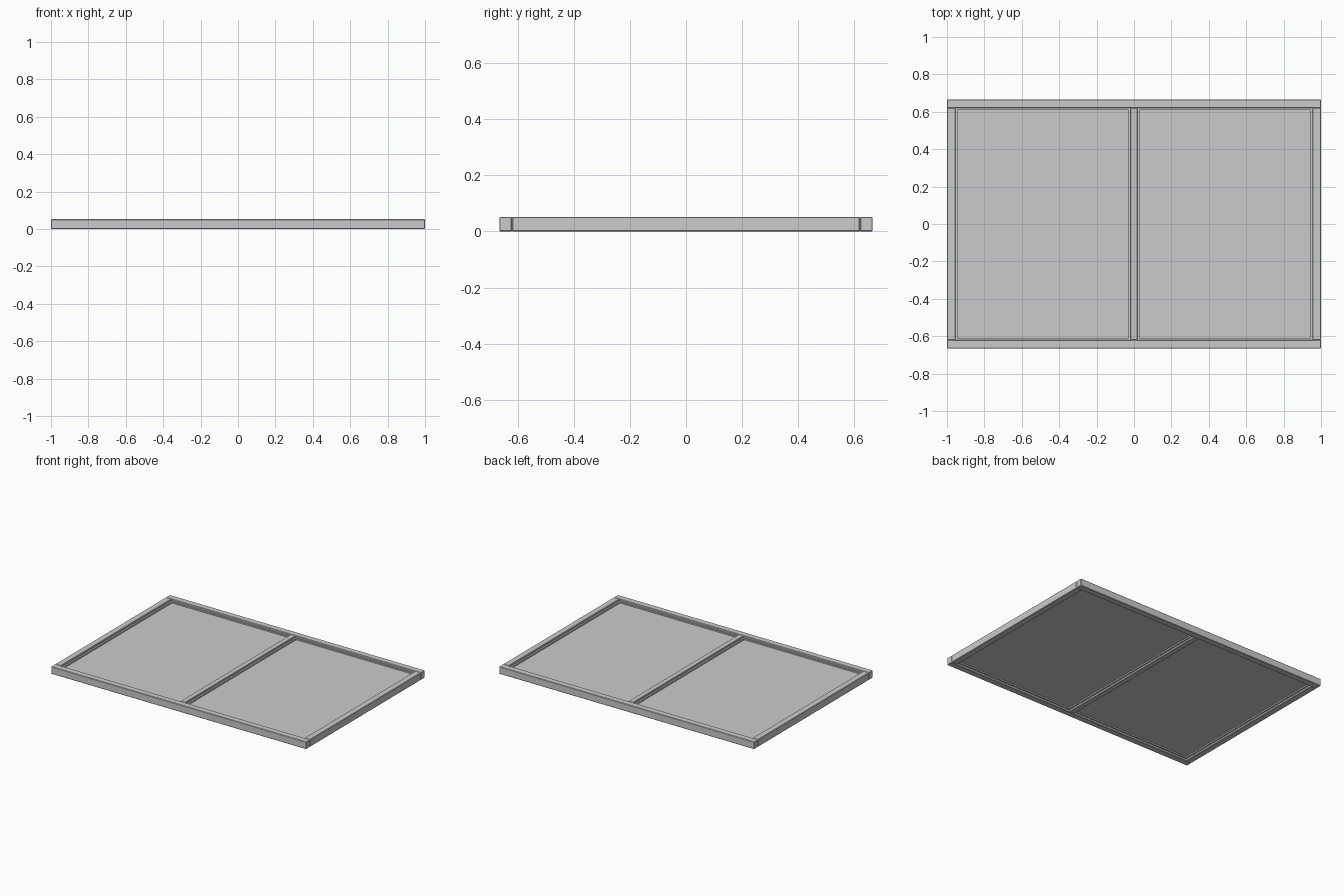
import bpy

if "Cube" in bpy.data.objects:
    bpy.data.objects.remove(bpy.data.objects["Cube"])

H = 0.052            # frame thickness
W, D = 1.0, 0.665    # half width, half depth
RAIL = 0.045         # frame bar width


def box(name, x0, x1, y0, y1, z0, z1, bevel=0.0):
    bpy.ops.mesh.primitive_cube_add(size=1, location=((x0 + x1) / 2, (y0 + y1) / 2, (z0 + z1) / 2))
    ob = bpy.context.object
    ob.name = name
    ob.scale = (x1 - x0, y1 - y0, z1 - z0)
    bpy.ops.object.transform_apply(location=False, rotation=False, scale=True)
    if bevel:
        m = ob.modifiers.new("soft_edge", 'BEVEL')
        m.width = bevel
        m.segments = 1
    return ob


yi, xi, mull = D - RAIL, W - RAIL, 0.019
bead = 0.011
zb0, zb1 = 0.013, 0.039   # glazing bead
zp0, zp1 = 0.022, 0.030   # panel

# Long rails, front and back
box("front_rail", -W, W, -D, -yi, 0, H, 0.003)
box("back_rail", -W, W, yi, D, 0, H, 0.003)

# Side stiles and centre bar
box("left_stile", -W, -xi, -yi, yi, 0, H, 0.003)
box("right_stile", xi, W, -yi, yi, 0, H, 0.003)
box("centre_bar", -mull, mull, -yi, yi, 0, H, 0.003)

# Two panes, each with a thin bead around it
for side, x0, x1 in (("left", -xi, -mull), ("right", mull, xi)):
    box(side + "_panel", x0, x1, -yi, yi, zp0, zp1)
    box(side + "_bead_outer_a", x0, x0 + bead, -yi, yi, zb0, zb1)
    box(side + "_bead_outer_b", x1 - bead, x1, -yi, yi, zb0, zb1)
    box(side + "_bead_front", x0 + bead, x1 - bead, -yi, -yi + bead, zb0, zb1)
    box(side + "_bead_back", x0 + bead, x1 - bead, yi - bead, yi, zb0, zb1)
